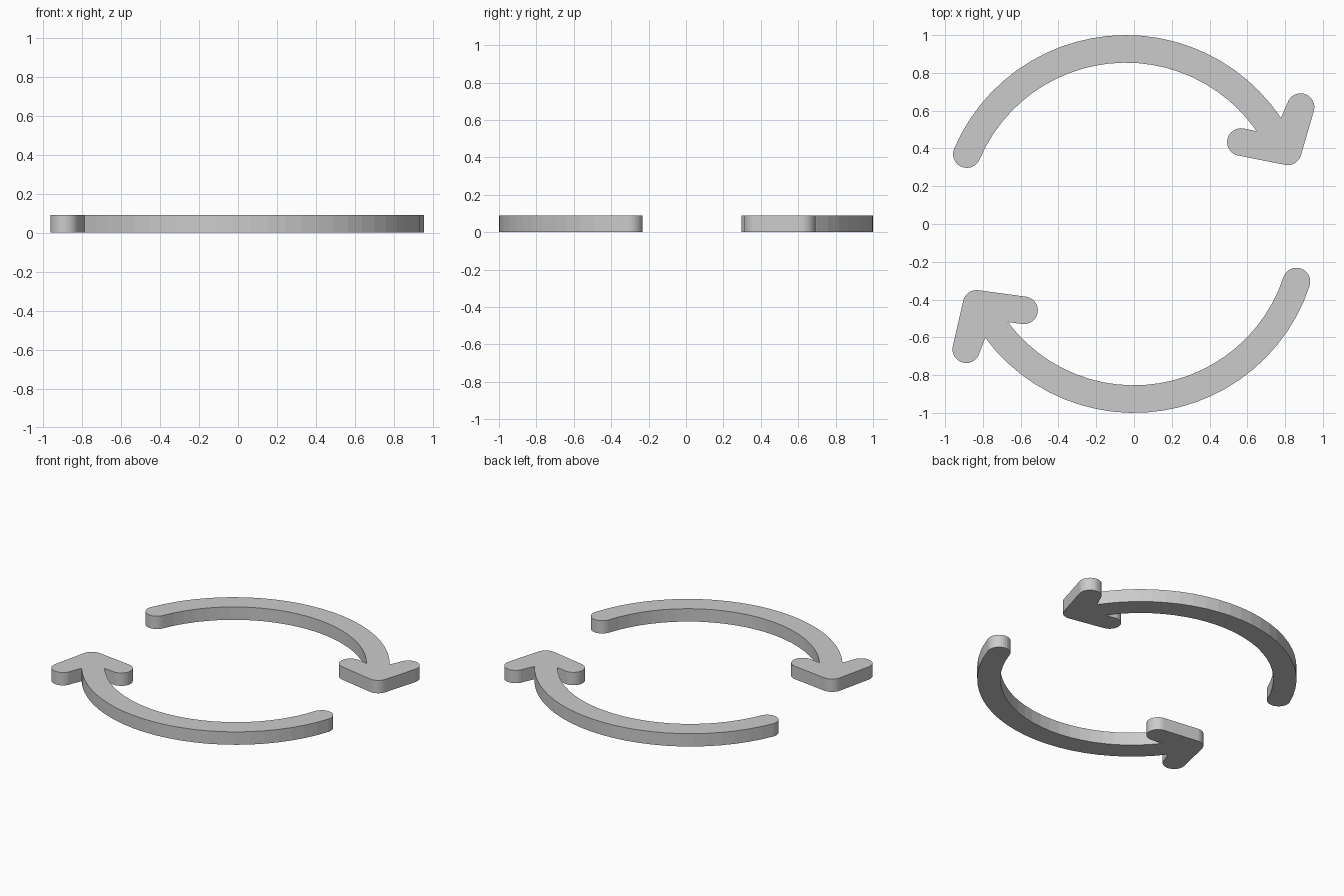
import bpy, bmesh
from math import cos, sin, pi, atan2, tau
from mathutils import Vector

if "Cube" in bpy.data.objects:
    bpy.data.objects.remove(bpy.data.objects["Cube"])

HEIGHT = 0.09
W = 0.073  # half stroke width


def arc(c, r, a0, a1, n):
    return [(c[0] + r * cos(a0 + (a1 - a0) * i / n),
             c[1] + r * sin(a0 + (a1 - a0) * i / n)) for i in range(n + 1)]


def angle(a, b):
    """Direction from a to b."""
    return atan2(b[1] - a[1], b[0] - a[0])


def curved_arrow(name, center, radius, tail, notch_out, notch_in, barb_out, tip, barb_in):
    # Clockwise outline of the stroke and its rounded arrowhead
    start = angle(center, tail)
    sweep_out = (start - angle(center, notch_out)) % tau
    sweep_in = (start - angle(center, notch_in)) % tau
    f1, f2 = angle(tip, barb_out), angle(tip, barb_in)
    turn = (f1 - f2) % tau - pi      # clockwise turn round the tip
    pts = arc(tail, W, start + pi, start, 16)[1:-1]                        # tail cap
    pts += arc(center, radius + W, start, start - sweep_out, 24)           # outer edge
    pts += arc(barb_out, W, f1 + pi / 2, f1 - pi / 2, 16)                  # outer barb
    pts += arc(tip, W, f1 - pi / 2, f1 - pi / 2 - turn, 8)                 # tip
    pts += arc(barb_in, W, f2 + pi / 2, f2 - pi / 2, 16)                   # inner barb
    pts += arc(center, radius - W, start - sweep_in, start, 24)            # inner edge

    bm = bmesh.new()
    face = bm.faces.new([bm.verts.new((x, y, 0)) for x, y in pts])
    top = bmesh.ops.extrude_face_region(bm, geom=[face])["geom"]
    bmesh.ops.translate(bm, vec=Vector((0, 0, HEIGHT)),
                        verts=[g for g in top if isinstance(g, bmesh.types.BMVert)])
    if not any(f == face for f in bm.faces):
        bm.faces.new([v for v in bm.verts if v.co.z == 0])
    bmesh.ops.recalc_face_normals(bm, faces=bm.faces)
    mesh = bpy.data.meshes.new(name)
    bm.to_mesh(mesh)
    bm.free()
    obj = bpy.data.objects.new(name, mesh)
    bpy.context.collection.objects.link(obj)


# Back arrow, pointing right and forward
curved_arrow("back_arrow", (-0.043, 0.012), 0.915, (-0.885, 0.37),
             (0.784, 0.566), (0.647, 0.49),
             (0.882, 0.619), (0.814, 0.385), (0.566, 0.434))

# Front arrow, pointing left and backward
curved_arrow("front_arrow", (0.0, -0.021), 0.906, (0.86, -0.305),
             (-0.789, -0.604), (-0.663, -0.516),
             (-0.888, -0.663), (-0.833, -0.423), (-0.582, -0.457))
